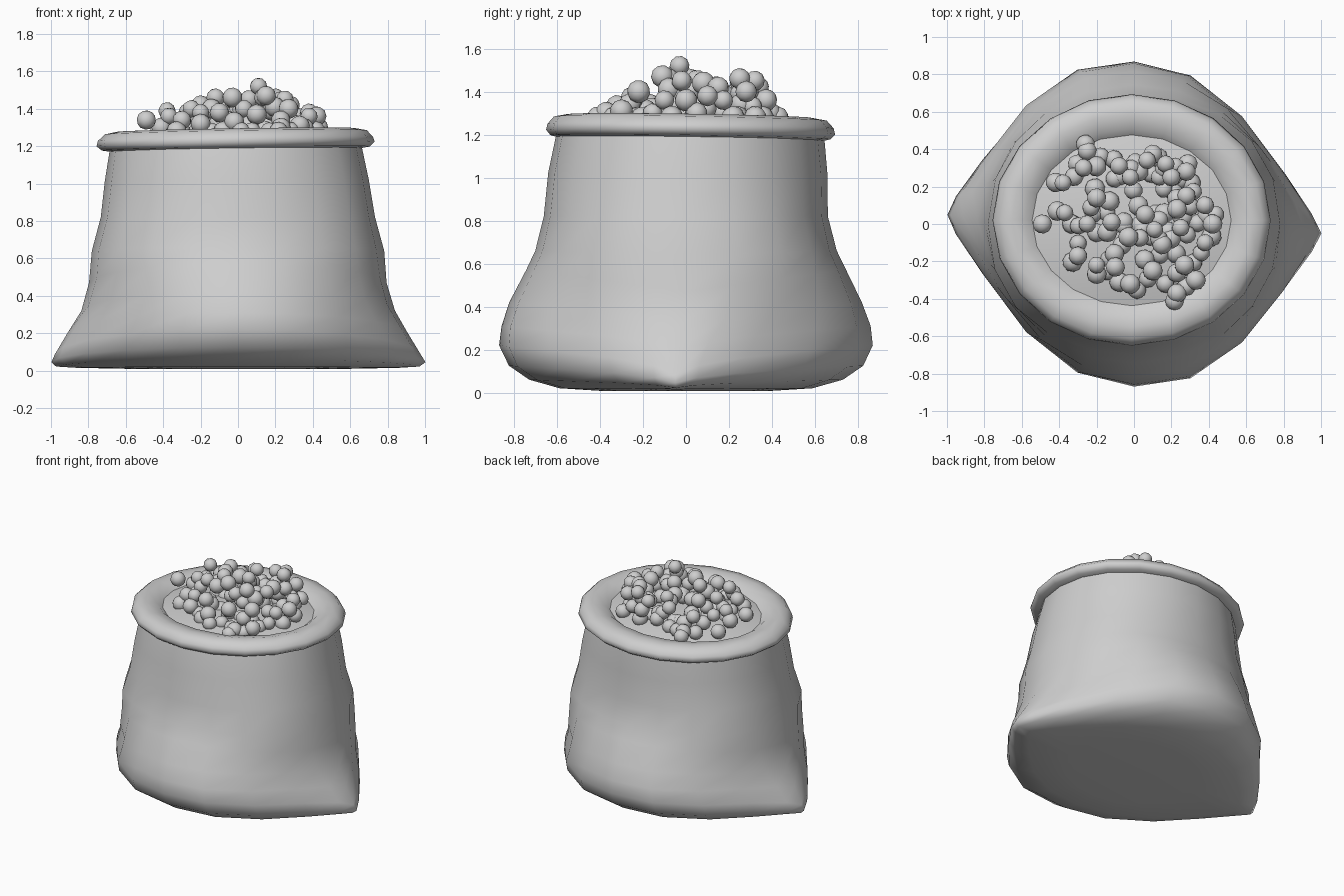
import bpy
import bmesh
import math
import random
from mathutils import Vector, Matrix

random.seed(7)
SIDES = 20

cube = bpy.data.objects.get("Cube")
if cube:
    bpy.data.objects.remove(cube, do_unlink=True)

grey = bpy.data.materials.new("plain grey")
grey.use_nodes = True
grey.diffuse_color = (0.62, 0.62, 0.62, 1)
grey.node_tree.nodes["Principled BSDF"].inputs["Base Color"].default_value = grey.diffuse_color


def finish(bm, name):
    """Turn a bmesh into a smooth shaded object."""
    bmesh.ops.recalc_face_normals(bm, faces=bm.faces)
    for face in bm.faces:
        face.smooth = True
    mesh = bpy.data.meshes.new(name)
    bm.to_mesh(mesh)
    bm.free()
    mesh.materials.append(grey)
    obj = bpy.data.objects.new(name, mesh)
    bpy.context.scene.collection.objects.link(obj)
    return obj


def ring_point(angle, row, wobble):
    """Point on an oval ring whose two x ends can be pinched into corners."""
    half_x, half_y, pinch, z_corner, z_side = row
    c, s = math.cos(angle), math.sin(angle)
    z = z_corner + (z_side - z_corner) * abs(s)
    top = min(max(z - 0.9, 0) / 0.3, 1)
    x = half_x * c - 0.012 * top
    y = half_y * s * (1 - pinch * abs(c) ** 3) + 0.02 * top
    y -= 0.07 * x * max(pinch, 0)
    z += top * (0.016 * x - 0.016 * y)
    swell = 1 + random.uniform(-wobble, wobble)
    return Vector((x * swell, y * swell, z))


def loft(name, rows, wobble=0.0, cap_start=False, cap_end=False):
    """Skin a stack of rings."""
    bm = bmesh.new()
    rings = []
    for row in rows:
        rings.append([bm.verts.new(ring_point(math.tau * i / SIDES, row, wobble))
                      for i in range(SIDES)])
    for low, high in zip(rings, rings[1:]):
        for i in range(SIDES):
            j = (i + 1) % SIDES
            bm.faces.new((low[i], low[j], high[j], high[i]))
    if cap_start:
        bm.faces.new(rings[0])
    if cap_end:
        bm.faces.new(rings[-1])
    return finish(bm, name)


# Sack body: half x, half y, corner pinch, height at corners, height at sides
loft("sack_body", [
    (0.50, 0.40, 0.3, 0.008, 0.008),
    (0.86, 0.59, 0.6, 0.015, 0.02),
    (0.97, 0.73, 0.7, 0.022, 0.06),
    (1.00, 0.825, 0.7, 0.045, 0.125),
    (0.98, 0.87, 0.7, 0.085, 0.22),
    (0.91, 0.86, 0.55, 0.20, 0.31),
    (0.84, 0.82, 0.25, 0.32, 0.42),
    (0.795, 0.745, 0, 0.47, 0.57),
    (0.78, 0.70, -0.15, 0.64, 0.66),
    (0.735, 0.66, -0.12, 0.82, 0.82),
    (0.705, 0.65, -0.05, 1.02, 1.02),
    (0.675, 0.625, 0, 1.185, 1.185),
], wobble=0.003, cap_start=True)

# Rolled rim flaring out of the neck and sloping into the mouth
loft("rolled_rim", [
    (0.67, 0.62, 0, 1.18, 1.18),
    (0.715, 0.65, 0, 1.188, 1.188),
    (0.743, 0.672, 0, 1.212, 1.212),
    (0.735, 0.665, 0, 1.24, 1.24),
    (0.70, 0.635, 0, 1.275, 1.275),
    (0.64, 0.57, 0, 1.287, 1.287),
    (0.57, 0.49, 0, 1.27, 1.27),
    (0.525, 0.45, 0, 1.235, 1.235),
], wobble=0.003)

# Gently domed filling under the loose grains
loft("filling", [
    (0.535, 0.46, 0, 1.24, 1.24),
    (0.42, 0.36, 0, 1.265, 1.265),
    (0.20, 0.17, 0, 1.29, 1.29),
], cap_end=True)

# Loose round grains: the top grain of each small heap
HEAPS = [
    (-.37, .06, 1.36), (-.38, .22, 1.39), (-.27, .3, 1.38), (-.25, .39, 1.3),
    (-.08, .31, 1.4), (-.02, .25, 1.44), (.07, .34, 1.42), (.17, .32, 1.45),
    (.2, .25, 1.46), (.28, .28, 1.4), (.28, .15, 1.42), (-.2, .14, 1.42),
    (-.25, 0, 1.4), (-.12, .01, 1.46), (-.3, -.17, 1.34), (-.2, -.22, 1.38),
    (-.1, -.23, 1.38), (-.03, -.07, 1.46), (.06, .05, 1.45), (.11, -.03, 1.52),
    (.15, -.11, 1.47), (.25, -.02, 1.45), (.23, .08, 1.44), (.38, .1, 1.38),
    (.42, 0, 1.36), (.38, -.1, 1.36), (.27, -.22, 1.4), (.1, -.25, 1.37),
    (-.02, -.32, 1.33), (.23, -.37, 1.3), (.33, -.3, 1.31),
]


def add_grain(bm, centre):
    turn = Matrix.Rotation(random.uniform(0, math.tau), 4, Vector((1, random.random(), 1)))
    bmesh.ops.create_icosphere(bm, subdivisions=2, radius=random.uniform(0.046, 0.055),
                               matrix=Matrix.Translation(centre) @ turn)


grains = bmesh.new()
add_grain(grains, Vector((-0.49, 0, 1.34)))
for heap in HEAPS:
    peak = Vector(heap)
    add_grain(grains, peak)
    # Lower grains that prop up the top one, more of them under tall heaps
    around = random.uniform(0, math.tau)
    for level in range(1, 4 if peak.z > 1.39 else 3):
        around += math.tau / 3
        spread = 0.06
        height = max(peak.z - 0.06 * level, 1.28)
        add_grain(grains, Vector((peak.x * 0.95 + spread * math.cos(around),
                                  peak.y * 0.95 + spread * math.sin(around), height)))
finish(grains, "grains")
